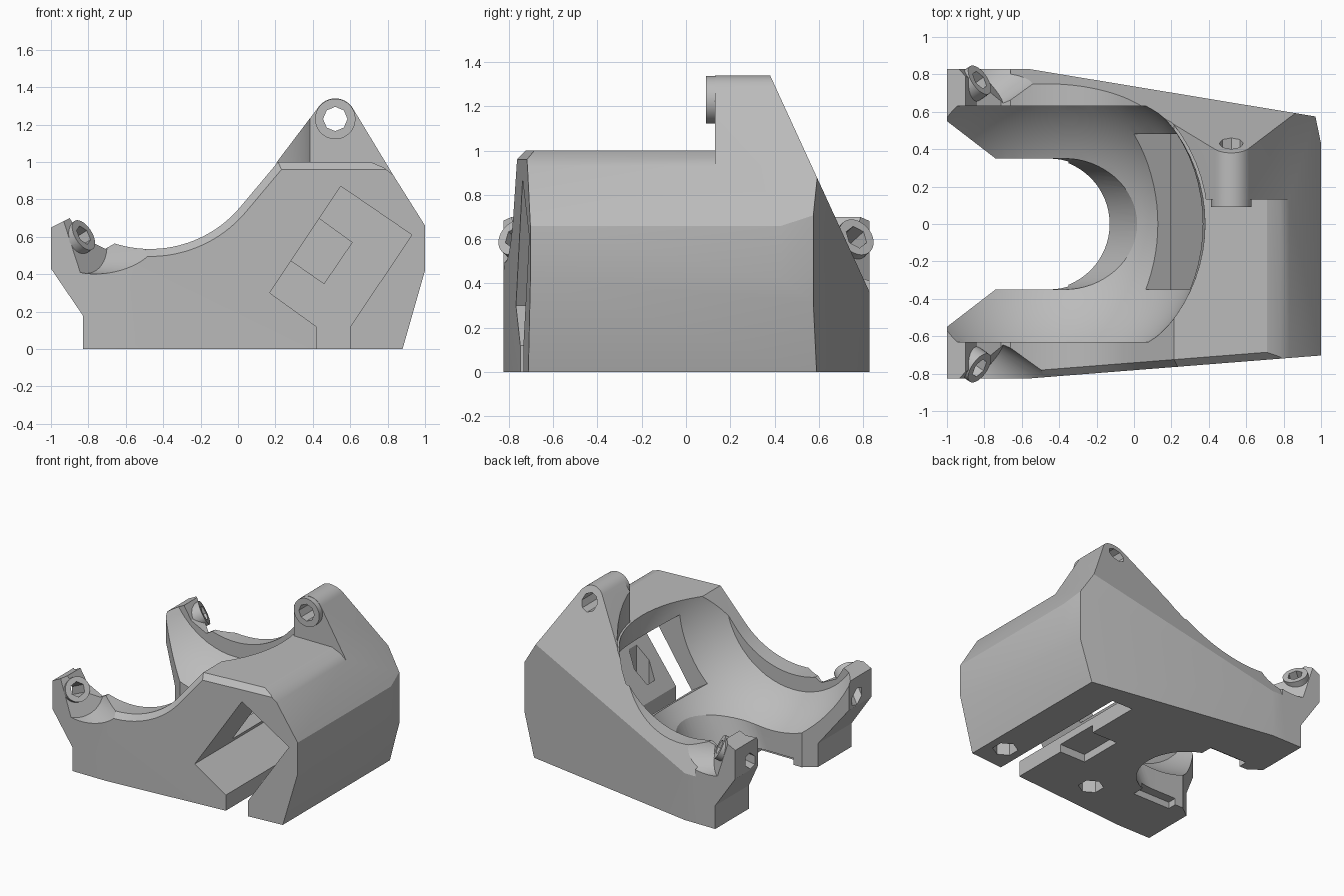
import bpy, bmesh, math
from mathutils import Vector, Matrix

if "Cube" in bpy.data.objects:
    bpy.data.objects.remove(bpy.data.objects["Cube"], do_unlink=True)

grey = bpy.data.materials.new("plain_grey")
grey.use_nodes = True
GREY = (0.5, 0.5, 0.5, 1)
grey.diffuse_color = GREY
grey.node_tree.nodes["Principled BSDF"].inputs["Base Color"].default_value = GREY


def finish(bm, name):
    bmesh.ops.recalc_face_normals(bm, faces=bm.faces)
    mesh = bpy.data.meshes.new(name)
    bm.to_mesh(mesh)
    bm.free()
    mesh.materials.append(grey)
    ob = bpy.data.objects.new(name, mesh)
    bpy.context.scene.collection.objects.link(ob)
    return ob


def prism(name, pts, axis, lo, hi, far_pts=None, shear=0, tilt=0):
    """Extrude a polygon along an axis, optionally to a second outline.
    Shear leans a z prism in x; tilt turns the ends of a y prism."""
    bm = bmesh.new()

    def place(a, b, h):
        if axis == "x":
            return (h, a, b)
        if axis == "y":
            return (a, h + tilt * (a + 0.55), b)
        return (a + (shear * h if a > -0.5 else 0), b, h)

    ends = [[bm.verts.new(place(a, b, h)) for a, b in outline]
            for outline, h in ((pts, lo), (far_pts or pts, hi))]
    for loop in ends:
        bm.faces.new(loop)
    n = len(pts)
    for i in range(n):
        j = (i + 1) % n
        bm.faces.new((ends[0][i], ends[0][j], ends[1][j], ends[1][i]))
    return finish(bm, name)


def box(name, x0, x1, y0, y1, z0, z1):
    return prism(name, [(x0, y0), (x1, y0), (x1, y1), (x0, y1)], "z", z0, z1)


def rod(name, p, q, r0, r1=None, sides=64):
    """Cylinder or cone between two points."""
    p, q = Vector(p), Vector(q)
    bm = bmesh.new()
    m = Matrix.Translation((p + q) / 2) @ (q - p).to_track_quat("Z", "Y").to_matrix().to_4x4()
    bmesh.ops.create_cone(bm, cap_ends=True, segments=sides, radius1=r0,
                          radius2=r0 if r1 is None else r1, depth=(q - p).length, matrix=m)
    return finish(bm, name)


def combine(target, tool, op="DIFFERENCE"):
    mod = target.modifiers.new("cut", "BOOLEAN")
    mod.operation, mod.solver, mod.object = op, "EXACT", tool
    bpy.context.view_layer.update()
    bpy.context.view_layer.objects.active = target
    bpy.ops.object.modifier_apply(modifier=mod.name)
    bpy.data.objects.remove(tool, do_unlink=True)


def arc(cx, cy, r, a0, a1, n):
    angles = [math.radians(a0 + (a1 - a0) * i / n) for i in range(n + 1)]
    return [(cx + r * math.cos(a), cy + r * math.sin(a)) for a in angles]


def rim(d):
    """Top edge: a round scoop with a straight tangent, lowered by d."""
    return [(0.214 + 0.467 * d, 1 - d)] + arc(-0.47, 1.165, 0.63 + d, -40, -107.5, 24)


def above_rim(d):
    return [(-0.66, 2), (1, 2), (1, 1 - d)] + rim(d)


# Main body with the scooped top edge
body = prism("bracket_body", [(-0.72, 0), (0.88, 0), (1, 0.42), (1, 0.66), (0.83, 0.93),
             (0.78, 0.97), (0.71, 1)] + rim(0) + [(-0.72, 0.53)], "y", -1, 1)

# Top lug, tapering down the back
lug = prism("lug", arc(0.52, 1.23, 0.11, 31, 141, 14) +
            [(0.2, 0.99), (0.25, 0.8), (0.8, 0.8), (0.83, 0.93)], "y", 0.13, 1)
combine(lug, rod("lug_hollow", (-0.47, 0, 0.7), (-0.47, 0, 1.6), 0.865))
combine(body, lug, "UNION")
combine(body, prism("back_slope", [(0.38, 1.34), (0.838, 0.342), (1.3, 0.342), (1.3, 1.6),
                    (0.26, 1.6)], "x", -0.66, 1.4))

# Arms
combine(body, prism("arms", [(-1, 0.43), (-1, 0.65), (-0.9, 0.7), (-0.84, 0.6), (-0.71, 0.535),
                    (-0.7, 0), (-0.83, 0), (-0.83, 0.18)], "y", -1, 1), "UNION")

# Tapered plan shape, then the chamfer along the front rim
combine(body, prism("plan", [(-1.1, -0.825), (-0.55, -0.825), (1.1, -0.695), (1.1, 0.1),
                    (1, 0.43), (0.97, 0.575), (-0.57, 0.83), (-1.1, 0.83)],
                    "z", -0.2, 1.6), "INTERSECT")
combine(body, prism("rim_chamfer", above_rim(0), "y", -0.785, -0.885,
                    far_pts=above_rim(0.1), tilt=0.0788))

# Round bowl with flat sides
bm = bmesh.new()
bmesh.ops.create_uvsphere(bm, u_segments=72, v_segments=48, radius=0.85,
                          matrix=Matrix.Translation((-0.47, 0, 0.99)))
bowl = finish(bm, "bowl")
combine(bowl, box("bowl_sides", -2, 1, -0.63, 0.63, -0.5, 2.5), "INTERSECT")
combine(body, bowl)

# Floor slot, open at the arm end, with a leaning round end and a step underneath
slot = [(-1.2, 0.704), (-0.74, 0.35)] + arc(-0.48, 0, 0.35, 90, -90, 32) + \
       [(-0.74, -0.35), (-1.2, -0.704)]
combine(body, prism("slot", slot, "z", -0.1, 1.2))
combine(body, prism("slot_lean", slot, "z", 0, 0.5, shear=0.5))
combine(body, box("slot_step", -0.67, -0.35, -0.42, 0.42, -0.1, 0.05))

# Tilted side pocket, its bottom slit, its recesses and the window into the bowl
combine(body, prism("pocket", [(0.17, 0.3), (0.42, 0.12), (0.42, -0.1), (0.6, -0.1),
                    (0.6, 0.12), (0.93, 0.61), (0.55, 0.87)], "y", -1, 0.48))
combine(body, prism("pocket_recess", [(0.28, 0.475), (0.43, 0.7), (0.61, 0.57), (0.46, 0.35)],
                    "y", 0.4, 0.54))
combine(body, prism("window", [(0.222, 0.323), (0.51, 0.755), (0.23, 0.94), (-0.058, 0.508)],
                    "y", -0.35, 0.48))
combine(body, box("slit_recess", 0.2, 0.5, -0.3, 0.05, -0.1, 0.06))

# Lug collar and bore
combine(body, rod("lug_collar", (0.52, 0.09, 1.23), (0.52, 0.2, 1.23), 0.108, sides=40), "UNION")
combine(body, rod("lug_bore", (0.52, 0, 1.23), (0.52, 0.7, 1.23), 0.065, sides=8))

# Angled screw seats at both arm ends
for side in (-1, 1):
    n = Vector((0.68, 0.7 * side, 0.22)).normalized()
    p = Vector((-0.84, 0.765 * side, 0.59))
    combine(body, rod("screw_recess", p, p + n * 0.4, 0.19, 0.31))
    n = Vector((0.72, 0.5 * side, 0.45)).normalized()
    p = Vector((-0.84, 0.76 * side, 0.6))
    combine(body, rod("screw_collar", p - n * 0.06, p + n * 0.02, 0.09, sides=32), "UNION")
    combine(body, rod("screw_bore", p + n * 0.2, p - n * 0.4, 0.055, sides=6))

# Hexagonal holes underneath
for x, y, top in ((0.74, -0.52, 0.5), (-0.055, -0.535, 0.34)):
    combine(body, rod("base_hole", (x, y, -0.1), (x, y, top), 0.09, sides=6))

bpy.ops.object.select_all(action="DESELECT")
body.select_set(True)
bpy.context.view_layer.objects.active = body
bpy.ops.object.shade_smooth_by_angle(angle=math.radians(22))
